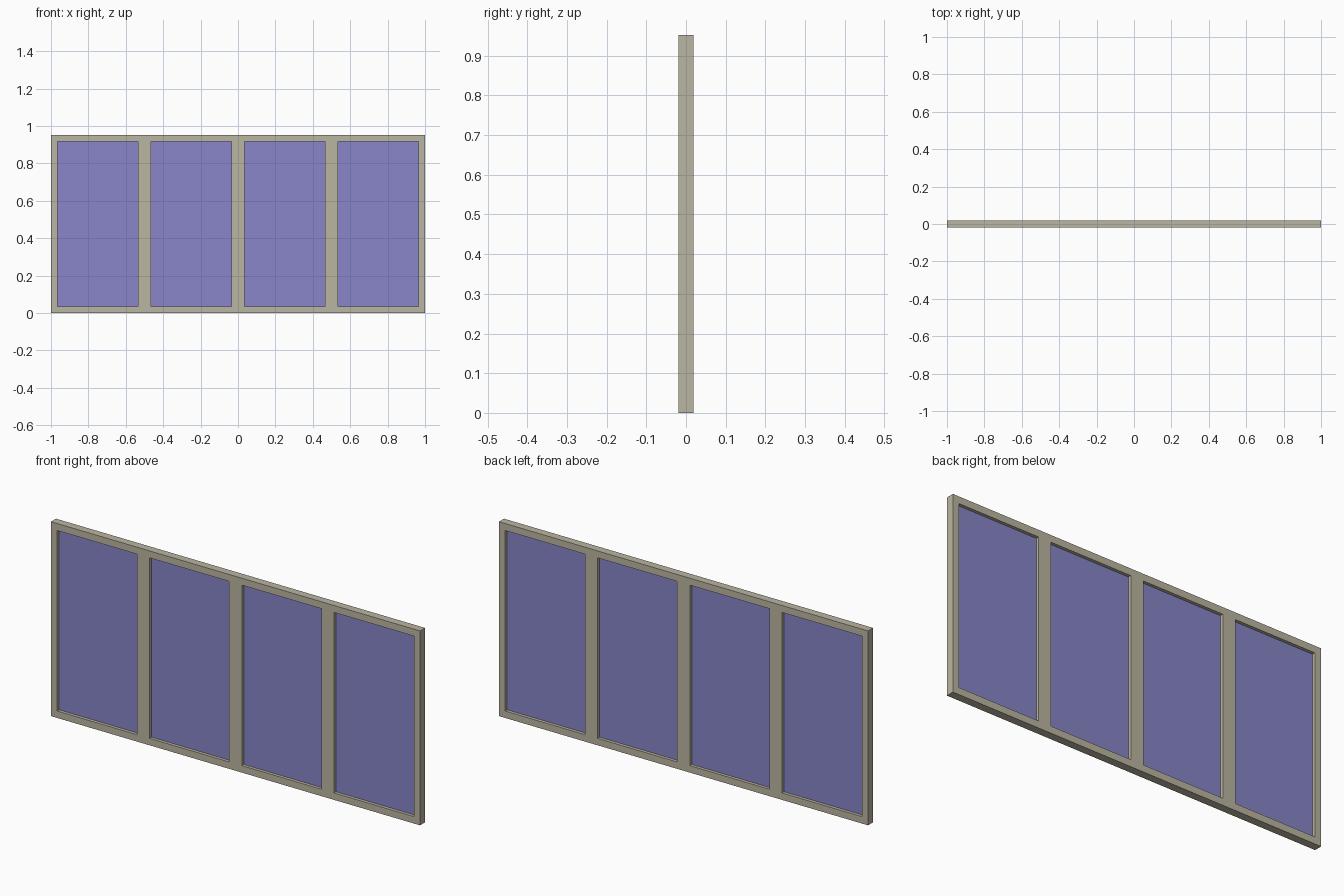
import bpy, bmesh

if "Cube" in bpy.data.objects:
    bpy.data.objects.remove(bpy.data.objects["Cube"])

W, H, T = 2.0, 0.952, 0.039      # overall width, height, frame depth
B = 0.034                        # border of each bay
N = 4                            # number of bays
BAY = W / N


def material(name, rgb):
    m = bpy.data.materials.new(name)
    m.diffuse_color = (*rgb, 1.0)
    m.use_nodes = True
    m.node_tree.nodes["Principled BSDF"].inputs["Base Color"].default_value = m.diffuse_color
    return m


frame_mat = material("warm grey frame", (0.497, 0.468, 0.361))
pane_mat = material("violet blue glass", (0.246, 0.238, 0.578))


def add_object(name, bm, mat):
    bmesh.ops.recalc_face_normals(bm, faces=bm.faces)
    me = bpy.data.meshes.new(name)
    bm.to_mesh(me)
    bm.free()
    me.materials.append(mat)
    ob = bpy.data.objects.new(name, me)
    bpy.context.collection.objects.link(ob)
    return ob


# Frame: flat lattice with the openings left out, extruded to depth
xs = [-W / 2]
for i in range(N):
    xs += [-W / 2 + i * BAY + B, -W / 2 + (i + 1) * BAY - B]
xs.append(W / 2)
zs = [0, B, H - B, H]
bm = bmesh.new()
grid = [[bm.verts.new((x, -T / 2, z)) for z in zs] for x in xs]
for i in range(len(xs) - 1):
    for j in range(3):
        if i % 2 == 1 and j == 1:
            continue             # window opening
        bm.faces.new((grid[i][j], grid[i + 1][j], grid[i + 1][j + 1], grid[i][j + 1]))
ext = bmesh.ops.extrude_face_region(bm, geom=bm.faces[:], use_keep_orig=True)
moved = [g for g in ext["geom"] if isinstance(g, bmesh.types.BMVert)]
bmesh.ops.translate(bm, verts=moved, vec=(0, T, 0))
add_object("window_frame", bm, frame_mat)

# Glass panes, centred in the frame depth
for i in range(N):
    bm = bmesh.new()
    bmesh.ops.create_cube(bm, size=1)
    bmesh.ops.scale(bm, verts=bm.verts, vec=(BAY - 2 * B, 0.008, H - 2 * B))
    pane = add_object(f"glass_pane_{i + 1}", bm, pane_mat)
    pane.location = (-W / 2 + (i + 0.5) * BAY, 0, H / 2)
